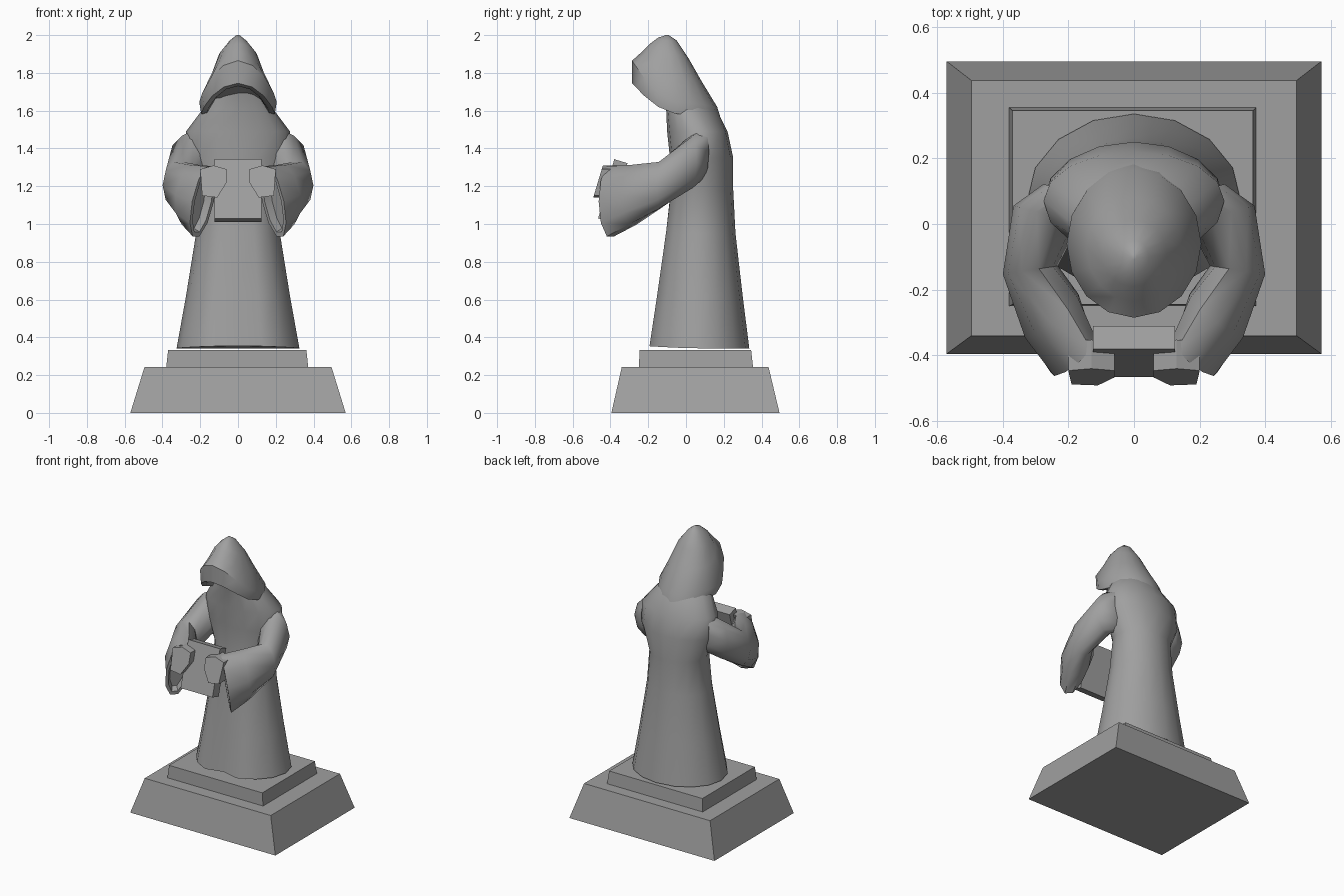
import bpy, math
from mathutils import Vector

if "Cube" in bpy.data.objects:
    bpy.data.objects.remove(bpy.data.objects["Cube"])

stone = bpy.data.materials.new("grey stone")
stone.diffuse_color = (0.35, 0.35, 0.35, 1)
stone.use_nodes = True
stone.node_tree.nodes["Principled BSDF"].inputs["Base Color"].default_value = stone.diffuse_color


def add(name, verts, faces, smooth=None):
    me = bpy.data.meshes.new(name)
    me.from_pydata(verts, [], faces)
    me.materials.append(stone)
    ob = bpy.data.objects.new(name, me)
    bpy.context.collection.objects.link(ob)
    bpy.ops.object.select_all(action='DESELECT')
    ob.select_set(True)
    bpy.context.view_layer.objects.active = ob
    bpy.ops.object.mode_set(mode='EDIT')
    bpy.ops.mesh.select_all(action='SELECT')
    bpy.ops.mesh.normals_make_consistent(inside=False)
    bpy.ops.object.mode_set(mode='OBJECT')
    if smooth:
        bpy.ops.object.shade_smooth_by_angle(angle=math.radians(smooth))
    return ob


def loft(name, rings, smooth=None):
    """Skin a list of equal-length rings and cap both ends."""
    n = len(rings[0])
    verts = [v for r in rings for v in r]
    faces = [(i * n + j, i * n + (j + 1) % n, (i + 1) * n + (j + 1) % n, (i + 1) * n + j)
             for i in range(len(rings) - 1) for j in range(n)]
    faces += [tuple(range(n)), tuple(range(len(verts) - n, len(verts)))]
    return add(name, verts, faces, smooth)


def rect(x0, x1, y0, y1, z):
    return [(x0, y0, z), (x1, y0, z), (x1, y1, z), (x0, y1, z)]


def body_ring(rx, yc, zs, yf, zf, yb, zb, dent=0.0, n=16):
    """Ring set by its half width and its side, front and back points."""
    pts = []
    for i in range(n):
        a = 2 * math.pi * i / n
        c = math.cos(a)
        ye, ze = (yf, zf) if c > 0 else (yb, zb)
        y = yc + (ye - yc) * abs(c)
        if i == 0:
            y += dent
        pts.append((rx * math.sin(a), y, zs + (ze - zs) * abs(c) ** 1.6))
    return pts


# Stepped plinth
loft("plinth_base", [rect(-.57, .57, -.395, .495, 0), rect(-.495, .495, -.34, .437, .243)])
loft("plinth_step", [rect(-.38, .372, -.25, .355, .24), rect(-.37, .362, -.245, .345, .332)])

# Robe with a fold down the front: half width, front y, back y, height, fold depth
robe = [(.325, -.215, .335, .342, .05), (.275, -.17, .30, .62, .04),
        (.222, -.12, .262, .95, .025), (.205, -.09, .25, 1.18, .01),
        (.275, -.085, .25, 1.35, 0), (.275, -.10, .22, 1.49, 0),
        (.185, -.105, .16, 1.61, 0), (.13, -.13, .08, 1.70, 0)]
loft("robe", [body_ring(w, .07 if z < 1.55 else 0, z, f, z + d * .25, b, z, d)
              for w, f, b, z, d in robe], 50)

# Hood with a recessed opening that faces down and forward
hood = [(.12, -.06, 1.66, -.22, 1.74, .08, 1.60),
        (.165, -.06, 1.59, -.25, 1.73, .15, 1.55),
        (.195, -.06, 1.585, -.285, 1.745, .19, 1.54),
        (.205, -.06, 1.645, -.285, 1.865, .165, 1.62),
        (.145, -.07, 1.78, -.235, 1.91, .08, 1.76),
        (.10, -.09, 1.90, -.19, 1.955, .012, 1.88),
        (.045, -.10, 1.97, -.15, 1.985, -.05, 1.972),
        (.008, -.10, 2.0, -.108, 2.0, -.092, 2.0)]
loft("hood", [body_ring(*r) for r in hood], 45)

# Wide sleeves: centre, width direction, half width, half height, sideways lean
sleeve = [((.17, .09, 1.38), (1, .3), .11, .14, 0),
          ((.265, .03, 1.33), (1, .25), .105, .145, 0),
          ((.315, -.14, 1.205), (1, -.15), .085, .13, 0),
          ((.25, -.28, 1.155), (.17, -.14), .105, .165, -.15),
          ((.185, -.40, 1.12), (.12, -.13), .085, .195, -.2),
          ((.185, -.40, 1.12), (.12, -.13), .065, .17, -.2),
          ((.215, -.365, 1.12), (.12, -.13), .05, .15, -.2)]
# Mitten-like hand outline in x and z
hand = [(.06, 1.29), (.06, 1.22), (.11, 1.14), (.19, 1.15), (.20, 1.29), (.13, 1.31)]

for side, s in (("left", -1), ("right", 1)):
    rings = []
    for (cx, cy, cz), d, w, h, lean in sleeve:
        d = Vector(d).normalized()
        ring = []
        for i in range(10):
            a = 2 * math.pi * i / 10
            u, v = w * math.cos(a), h * math.sin(a)
            ring.append((s * (cx + d.x * u + lean * v), cy + d.y * u, cz + v))
        rings.append(ring)
    loft(side + "_sleeve", rings, 50)
    loft(side + "_hand", [[(s * x, y + .3 * (z - 1.15), z) for x, z in hand]
                          for y in (-.488, -.40)])

# Book held leaning back
loft("book", [[(x, y, z) for y, z in ((-.465, 1.03), (-.38, 1.343), (-.31, 1.322), (-.395, 1.01))]
              for x in (-.125, .125)])
